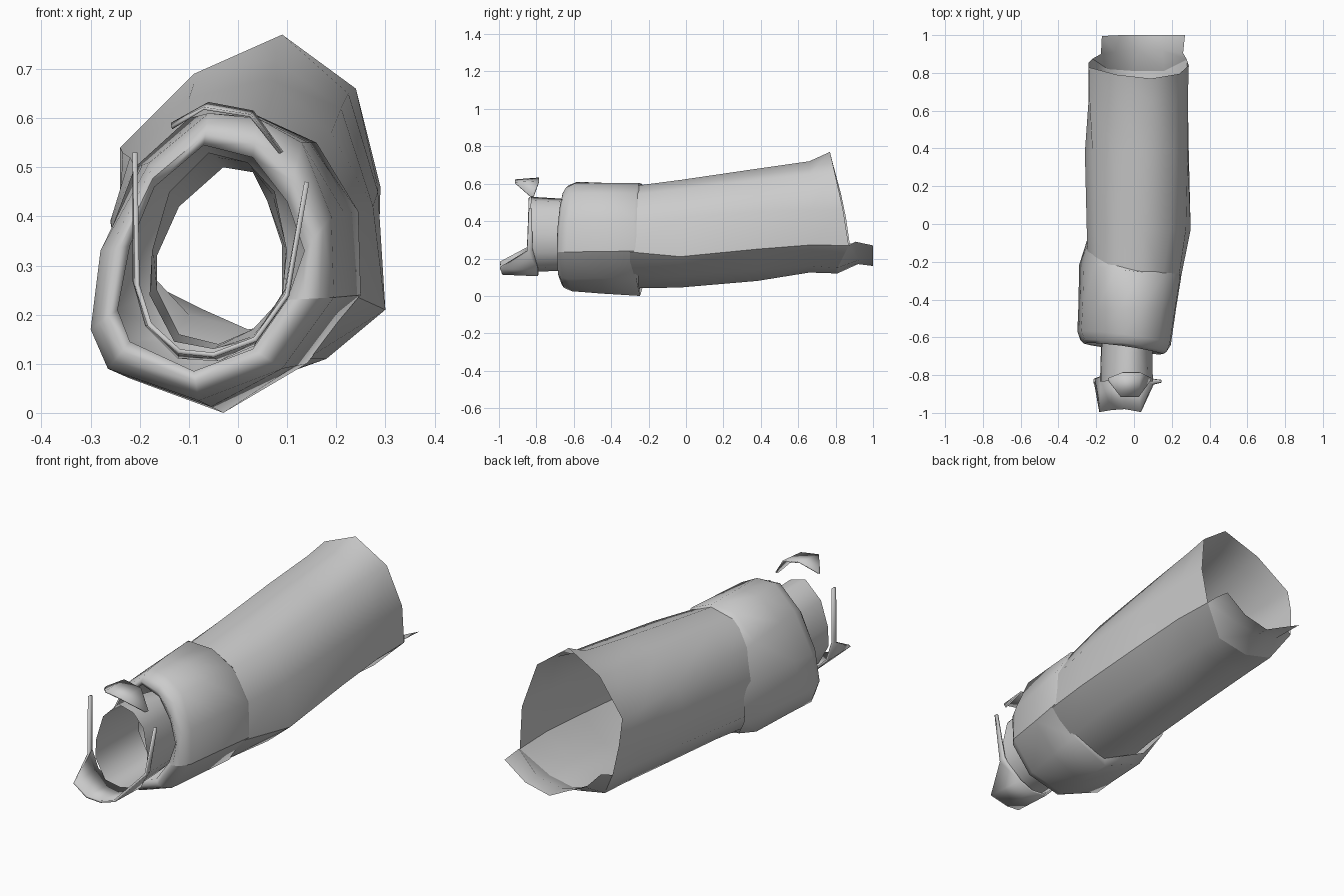
import bpy, bmesh, math


def loft(name, rings, closed=True, thick=0.0, angle=45, crease=None):
    """Skin consecutive rings of 3D points with quads; crease = column kept sharp."""
    bm = bmesh.new()
    rows = [[bm.verts.new(p) for p in ring] for ring in rings]
    for a, b in zip(rows, rows[1:]):
        n = len(a)
        for i in range(n if closed else n - 1):
            j = (i + 1) % n
            bm.faces.new((a[i], a[j], b[j], b[i]))
    bmesh.ops.recalc_face_normals(bm, faces=bm.faces[:])
    me = bpy.data.meshes.new(name)
    bm.to_mesh(me)
    bm.free()
    ob = bpy.data.objects.new(name, me)
    bpy.context.collection.objects.link(ob)
    if thick:
        mod = ob.modifiers.new("thickness", "SOLIDIFY")
        mod.thickness = thick
        mod.offset = 0
    bpy.ops.object.select_all(action='DESELECT')
    ob.select_set(True)
    bpy.context.view_layer.objects.active = ob
    bpy.ops.object.shade_smooth_by_angle(angle=math.radians(angle))
    if crease is not None:
        n = len(rings[0])
        for e in me.edges:
            if all(v % n == crease for v in e.vertices):
                e.use_edge_sharp = True
    return ob


def at(section, y):
    """Place an (x, z) section; y is a number or a function of x and z."""
    return [(x, y(x, z) if callable(y) else y, z) for x, z in section]


def mix(a, b, t):
    return [tuple(p + (q - p) * t for p, q in zip(u, v)) for u, v in zip(a, b)]


# Sleeve: sections run from the bottom, up the right, over the top, down the left
s_front = [(-.03, .04), (.14, .11), (.245, .235), (.235, .40), (.15, .54), (.04, .585),
           (-.10, .575), (-.20, .48), (-.24, .34), (-.25, .18), (-.18, .08)]
s_elbow = [(0, .045), (.18, .11), (.30, .21), (.275, .42), (.19, .57), (.05, .62),
           (-.10, .60), (-.21, .50), (-.25, .36), (-.24, .20), (-.14, .085)]
s_mid = [(0, .08), (.17, .14), (.29, .25), (.285, .45), (.21, .62), (.06, .68),
         (-.10, .64), (-.22, .52), (-.26, .39), (-.235, .24), (-.13, .11)]
s_upper = [(0, .125), (.16, .16), (.285, .272), (.285, .46), (.225, .65), (.075, .72),
           (-.09, .67), (-.235, .53), (-.24, .41), (-.225, .26), (-.14, .14)]
s_back = [(0, .12), (.16, .15), (.28, .27), (.29, .46), (.24, .66), (.09, .77),
          (-.09, .69), (-.24, .54), (-.24, .42), (-.22, .28), (-.14, .15)]
back_y = [.81, .81, .87, .84, .795, .77, .79, .83, .855, .875, .82]
back_ring = [(x, y, z) for (x, z), y in zip(s_back, back_y)]
loft("sleeve", [at(s_front, -.30), at(s_elbow, -.03), at(s_mid, .38),
                at(s_upper, .66), back_ring], angle=60, crease=2)

# Tongue continuing the sleeve's underside
edge = [back_ring[i] for i in (2, 1, 0, 10, 9)]
loft("sleeve_tongue", [edge,
     [(.26, .905, .29), (.15, .92, .19), (.02, .92, .17), (-.10, .91, .20), (-.175, .90, .28)],
     [(.27, 1, .27), (.16, 1, .19), (.03, 1, .16), (-.07, 1, .21), (-.17, .995, .26)]],
     closed=False)

# Folded cuff: stepped at the right and top, blending into the sleeve on the left
c_back = [(-.03, 0), (.14, .10), (.25, .24), (.245, .41), (.16, .55), (.04, .605),
          (-.10, .60), (-.21, .50), (-.265, .34), (-.29, .19), (-.22, .07)]
c_front = [(-.08, .025), (.09, .09), (.195, .235), (.19, .40), (.13, .55), (.04, .60),
           (-.06, .61), (-.18, .51), (-.28, .33), (-.30, .17), (-.265, .09)]
c_inner = [(-.09, .085), (.03, .13), (.10, .23), (.135, .33), (.10, .43), (.03, .52),
           (-.07, .545), (-.17, .46), (-.22, .34), (-.245, .21), (-.22, .145)]
hole = [(-.04, .14), (.03, .17), (.09, .235), (.09, .34), (.06, .43), (.03, .49),
        (-.03, .50), (-.12, .42), (-.165, .32), (-.165, .25), (-.12, .16)]


def lip(shift):
    return lambda x, z: shift - .15 * (x + .05) + .05 * (z - .3)


loft("cuff", [at(s_front, lambda x, z: -.25 - .8 * min(0, x + .05)),
              at(c_back, lambda x, z: -.25 - .12 * x),
              at(mix(c_back, c_front, .5), -.45),
              at(c_front, lip(-.60)),
              at(mix(c_front, c_inner, .3), lip(-.645)),
              at(mix(c_front, c_inner, .65), lip(-.66)),
              at(c_inner, lip(-.645)),
              at(c_inner, -.57), at(hole, -.52)], angle=80, crease=2)

# Inner shirt cuff around the wrist, narrowing inside the folded cuff
wrist = [(-.05, .13), (.03, .15), (.09, .23), (.10, .33), (.075, .45), (.02, .51),
         (-.06, .53), (-.14, .45), (-.175, .33), (-.18, .24), (-.13, .145)]
loft("inner_cuff", [at(wrist, lambda x, z: -.835 + .03 * abs(z - .33)),
                    at(mix(wrist, hole, .3), -.68), at(hole, -.52)], angle=60)

# Glove underside with thin side strips
loft("glove_underside", [
    [(-.21, -.82, .53), (-.21, -.82, .27), (-.185, -.81, .18), (-.12, -.79, .115),
     (-.04, -.79, .11), (.03, -.79, .14), (.10, -.82, .25), (.14, -.825, .47)],
    [(-.21, -.84, .53), (-.205, -.85, .26), (-.18, -.995, .18), (-.12, -.985, .125),
     (-.05, -.98, .118), (.035, -.995, .15), (.10, -.85, .24), (.14, -.84, .47)]],
    closed=False, thick=.01)

# Small flap above the wrist
loft("glove_top_flap", [
    [(-.135, -.815, .588), (-.06, -.785, .63), (.03, -.785, .613), (.09, -.815, .53)],
    [(-.135, -.83, .58), (-.07, -.915, .62), (.025, -.915, .605), (.085, -.83, .53)]],
    closed=False, thick=.006)
